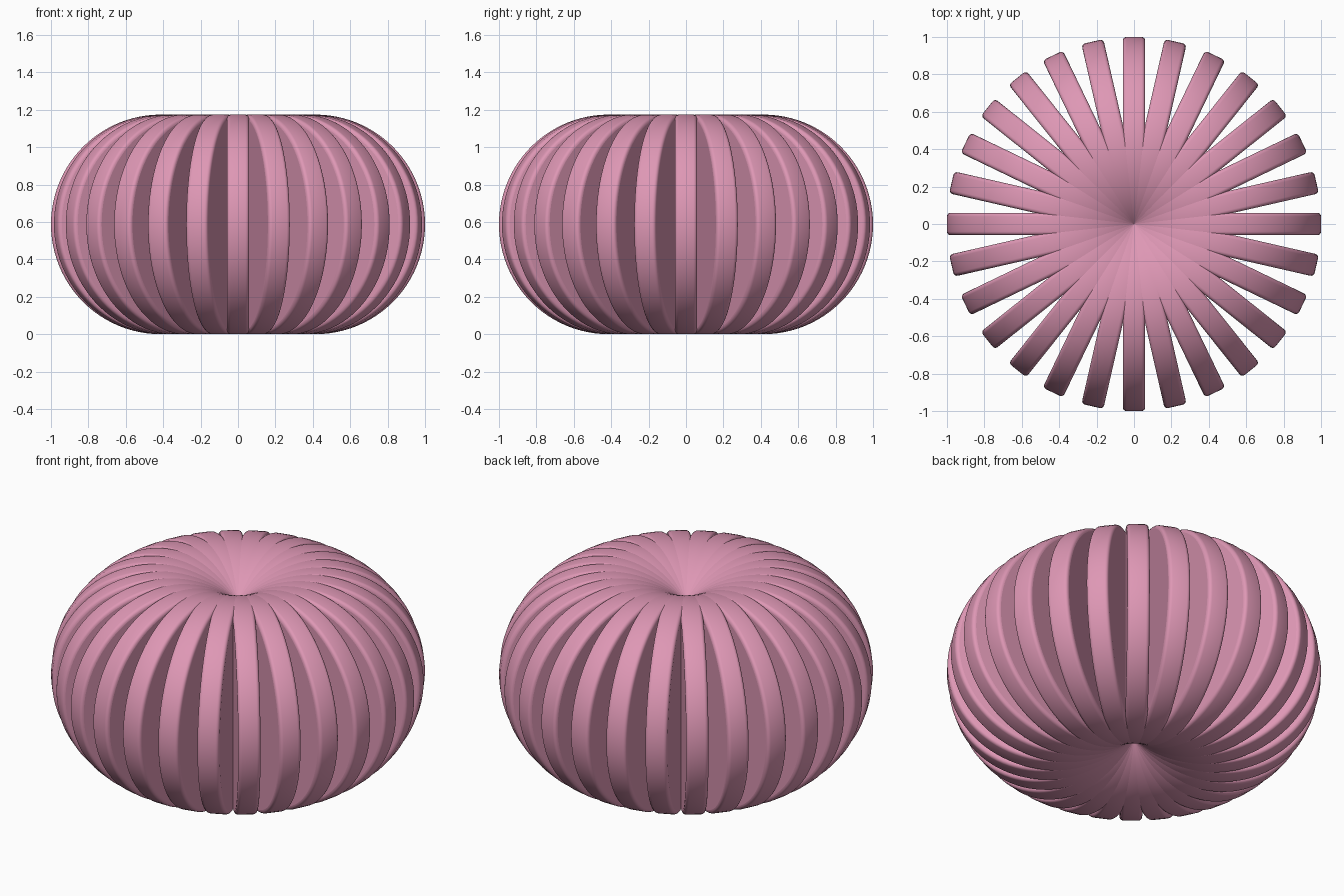
import bpy, bmesh, math
from mathutils import Matrix, Vector

if "Cube" in bpy.data.objects:
    bpy.data.objects.remove(bpy.data.objects["Cube"])

RIBS = 28        # slabs around the centre
R = 0.587        # disc radius of each rib
OFFSET = 1 - R   # disc centre distance from the axis
HALF = 0.06      # half thickness
BEVEL = 0.02

pink = bpy.data.materials.new("pink")
pink.diffuse_color = (0.73, 0.31, 0.46, 1)
pink.use_nodes = True
pink.node_tree.nodes["Principled BSDF"].inputs["Base Color"].default_value = pink.diffuse_color

# one rib: a disc on edge with a rounded rim
bm = bmesh.new()
bmesh.ops.create_cone(bm, cap_ends=True, segments=96, radius1=R, radius2=R, depth=2 * HALF,
                      matrix=Matrix.Rotation(math.pi / 2, 4, 'X'))
rim = [e for e in bm.edges if abs(e.verts[0].co.y - e.verts[1].co.y) < 1e-4]
bmesh.ops.bevel(bm, geom=rim, offset=BEVEL, segments=4, profile=0.5, affect='EDGES')
bmesh.ops.translate(bm, verts=bm.verts, vec=Vector((OFFSET, 0, R)))
for f in bm.faces:
    f.smooth = len(f.verts) < 10
mesh = bpy.data.meshes.new("rib")
bm.to_mesh(mesh)
bm.free()
mesh.materials.append(pink)

# ring of ribs
for i in range(RIBS):
    rib = bpy.data.objects.new(f"rib_{i + 1}", mesh)
    rib.rotation_euler.z = math.tau * i / RIBS
    bpy.context.collection.objects.link(rib)
